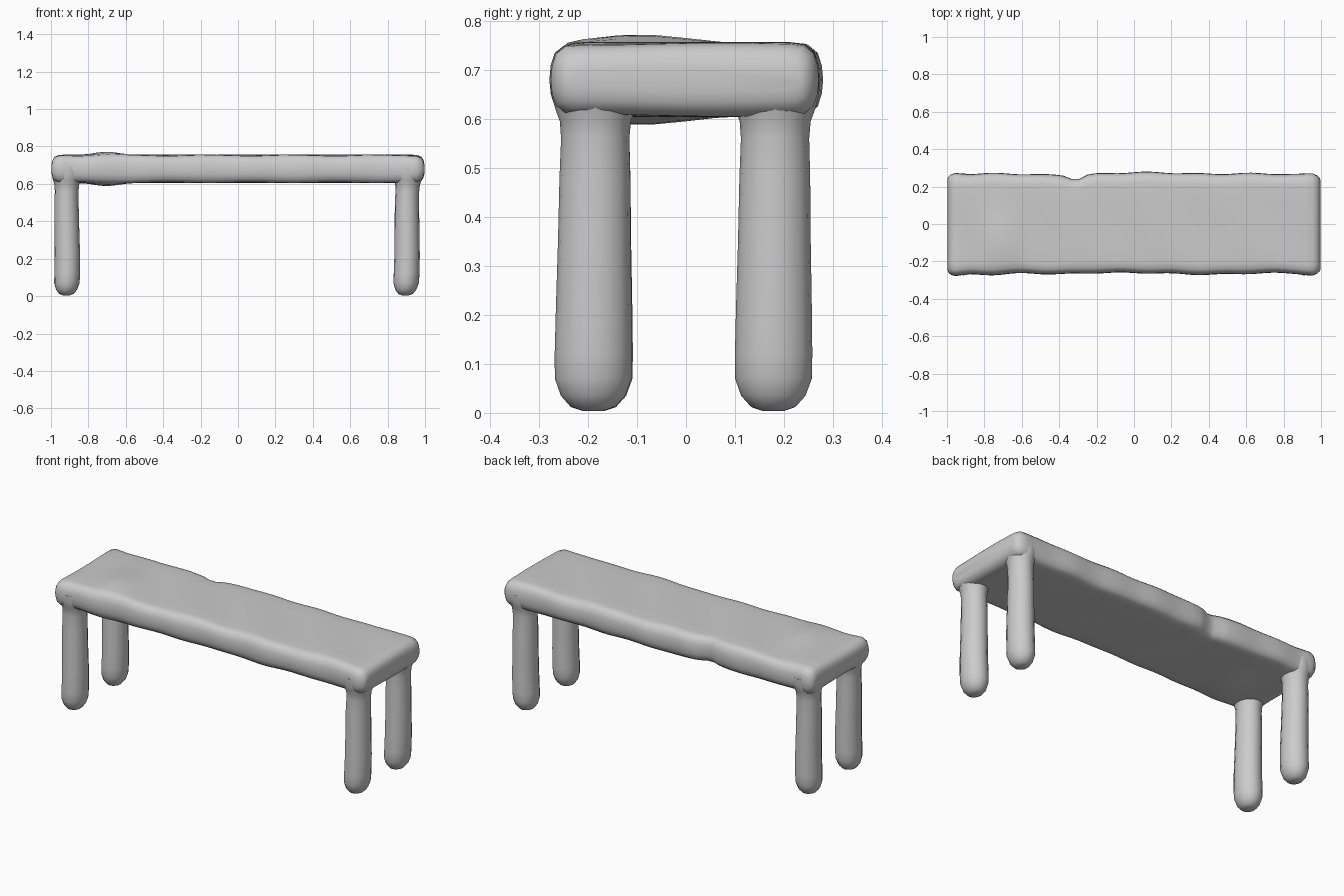
import bpy, bmesh, math

if "Cube" in bpy.data.objects:
    bpy.data.objects.remove(bpy.data.objects["Cube"], do_unlink=True)

clay = bpy.data.materials.new("clay_grey")
clay.use_nodes = True
grey = (0.6, 0.6, 0.6, 1)
clay.diffuse_color = grey
clay.node_tree.nodes["Principled BSDF"].inputs["Base Color"].default_value = grey


def loft(name, rings):
    """Skin a list of equally sized closed rings and cap both ends."""
    bm = bmesh.new()
    loops = [[bm.verts.new(p) for p in ring] for ring in rings]
    for a, b in zip(loops, loops[1:]):
        for i in range(len(a)):
            j = (i + 1) % len(a)
            bm.faces.new((a[i], a[j], b[j], b[i]))
    bm.faces.new(loops[0])
    bm.faces.new(loops[-1])
    bmesh.ops.recalc_face_normals(bm, faces=bm.faces)
    mesh = bpy.data.meshes.new(name)
    bm.to_mesh(mesh)
    bm.free()
    mesh.materials.append(clay)
    obj = bpy.data.objects.new(name, mesh)
    bpy.context.collection.objects.link(obj)
    bpy.ops.object.select_all(action="DESELECT")
    obj.select_set(True)
    bpy.context.view_layer.objects.active = obj
    bpy.ops.object.shade_smooth_by_angle(angle=math.radians(50))
    return obj


def bump(v, centre, width):
    return math.exp(-((v - centre) / width) ** 2)


# Half of the slab section: (share of half width, share of half height)
quarter = [(1, 0), (0.99, 0.4), (0.96, 0.75), (0.89, 0.96), (0.78, 1),
           (0.5, 1), (0.25, 1), (0, 1)]
upper = quarter + [(-y, z) for y, z in quarter[-2::-1]]
section = upper + [(y, -z) for y, z in reversed(upper[1:-1])]


def slab_ring(x, squash_y, squash_z):
    ring = []
    for u, w in section:
        y, z = u * 0.267 * squash_y, w * 0.074 * squash_z
        # Worn, wavy edges
        y += u * (0.004 * math.sin(9 * x + 2 * u) + 0.003 * math.sin(23 * x))
        z += w * 0.0025 * math.sin(14 * x + 3 * u)
        if u > 0:
            y += u * (0.01 * bump(x, 0.18, 0.25) - 0.026 * bump(x, -0.31, 0.045))
        else:
            y += u * 0.007 * (bump(x, -0.75, 0.12) - bump(x, -0.2, 0.15))
        # Swollen knot near the right end, flared corners over the legs
        z += w * 0.016 * bump(x, -0.7, 0.09) * bump(u, -0.35, 0.5)
        y += u * 0.008 * bump(abs(x), 0.95, 0.04)
        ring.append((x, y, 0.68 + z))
    return ring


# Rounded ends and a run of even stations between them
ends = [(0.997, 0.9, 0.3), (0.992, 0.94, 0.6), (0.98, 0.975, 0.85), (0.955, 1, 0.98)]
count = 44
stations = [(-x, a, b) for x, a, b in ends]
stations += [(-0.92 + 1.84 * i / count, 1, 1) for i in range(count + 1)]
stations += ends[::-1]
loft("seat_slab", [slab_ring(*s) for s in stations])

# Leg outline: height, radius, rounded foot up to a flare under the slab
leg_profile = [(0.004, 0.02), (0.012, 0.042), (0.035, 0.061), (0.07, 0.073),
               (0.12, 0.074), (0.22, 0.073), (0.35, 0.071), (0.48, 0.07),
               (0.56, 0.068), (0.595, 0.071), (0.62, 0.08), (0.65, 0.088),
               (0.69, 0.088)]


def leg(name, foot, top):
    rings = []
    for z, r in leg_profile:
        t = min(z / 0.6, 1)
        cx = foot[0] + (top[0] - foot[0]) * t + 0.004 * math.sin(9 * z)
        cy = foot[1] + (top[1] - foot[1]) * t
        stretch = 1.08 - 0.06 * t
        rings.append([(cx + 0.93 * r * math.cos(a), cy + stretch * r * math.sin(a), z)
                      for a in (math.tau * i / 16 for i in range(16))])
    loft(name, rings)


leg("front_left_leg", (0.895, -0.19), (0.91, -0.185))
leg("back_left_leg", (0.895, 0.178), (0.91, 0.182))
leg("front_right_leg", (-0.918, -0.188), (-0.912, -0.185))
leg("back_right_leg", (-0.918, 0.178), (-0.912, 0.182))
